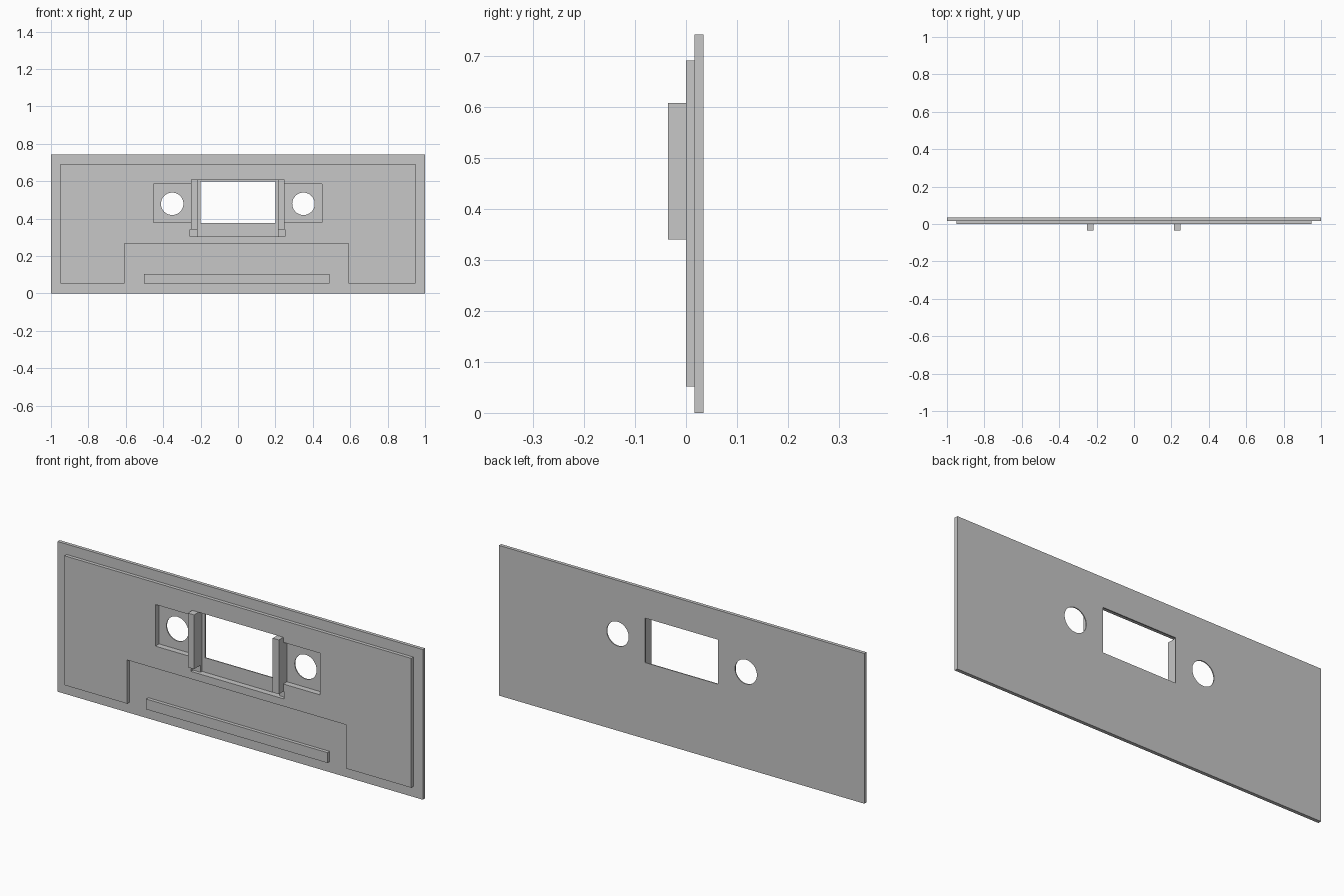
import bpy
import bmesh

cube = bpy.data.objects.get("Cube")
if cube:
    bpy.data.objects.remove(cube, do_unlink=True)

grey = bpy.data.materials.new("light grey")
grey.use_nodes = True
COLOUR = (0.57, 0.57, 0.57, 1)
grey.diffuse_color = COLOUR
grey.node_tree.nodes["Principled BSDF"].inputs["Base Color"].default_value = COLOUR

# Depth levels from the front to the back
POST, FRONT, MID, FLOOR, BACK = -0.035, 0.0, 0.017, 0.029, 0.034


def slab(name, outline, y0, y1):
    """Extrude an x-z outline from depth y0 to y1."""
    bm = bmesh.new()
    face = bm.faces.new([bm.verts.new((x, y0, z)) for x, z in outline])
    new = bmesh.ops.extrude_face_region(bm, geom=[face])["geom"]
    verts = [v for v in new if isinstance(v, bmesh.types.BMVert)]
    bmesh.ops.translate(bm, verts=verts, vec=(0, y1 - y0, 0))
    bmesh.ops.recalc_face_normals(bm, faces=bm.faces)
    mesh = bpy.data.meshes.new(name)
    bm.to_mesh(mesh)
    bm.free()
    mesh.materials.append(grey)
    obj = bpy.data.objects.new(name, mesh)
    bpy.context.collection.objects.link(obj)
    return obj


def rect(x0, x1, z0, z1):
    return [(x0, z0), (x1, z0), (x1, z1), (x0, z1)]


def cut(target, cutter):
    cutter.hide_render = True
    cutter.hide_viewport = True
    cutter.display_type = 'WIRE'
    mod = target.modifiers.new(cutter.name, 'BOOLEAN')
    mod.operation = 'DIFFERENCE'
    mod.solver = 'EXACT'
    mod.object = cutter


# Back plate and raised front layer, notched at the bottom
plate = slab("back_plate", rect(-1, 1, 0, 0.743), MID, BACK)
layer = slab("front_layer", [
    (-0.95, 0.052), (-0.607, 0.052), (-0.607, 0.268), (0.591, 0.268),
    (0.591, 0.052), (0.948, 0.052), (0.948, 0.692), (-0.95, 0.692)], FRONT, MID)

# Deep recess with wide wings and a taller middle, reaching into the plate
recess = slab("recess_cutter", [
    (-0.217, 0.305), (0.214, 0.305), (0.214, 0.341), (0.248, 0.341),
    (0.248, 0.378), (0.45, 0.378), (0.45, 0.584), (0.248, 0.584),
    (0.248, 0.609), (-0.25, 0.609), (-0.25, 0.584), (-0.452, 0.584),
    (-0.452, 0.378), (-0.25, 0.378), (-0.25, 0.341), (-0.217, 0.341)],
    -0.1, FLOOR)
cut(plate, recess)
cut(layer, recess)

# Shallow foot slot below the posts
cut(layer, slab("foot_cutter", rect(-0.257, 0.251, 0.305, 0.341), -0.1, 0.1))

# Window and two round holes through the plate
cut(plate, slab("window_cutter", rect(-0.2, 0.2, 0.377, 0.597), -0.1, 0.1))
for side, x in (("right", -0.352), ("left", 0.35)):
    bpy.ops.mesh.primitive_cylinder_add(
        vertices=48, radius=0.06, depth=0.2, location=(x, 0, 0.479),
        rotation=(1.5707963, 0, 0))
    hole = bpy.context.object
    hole.name = side + "_hole_cutter"
    hole.data.materials.append(grey)
    cut(plate, hole)

# Guide posts beside the window
for side, x in (("right", -0.25), ("left", 0.214)):
    slab(side + "_guide_post", rect(x, x + 0.034, 0.341, 0.609), POST, FLOOR)

# Bottom support bar
slab("bottom_bar", rect(-0.503, 0.489, 0.052, 0.103), FRONT, MID)
